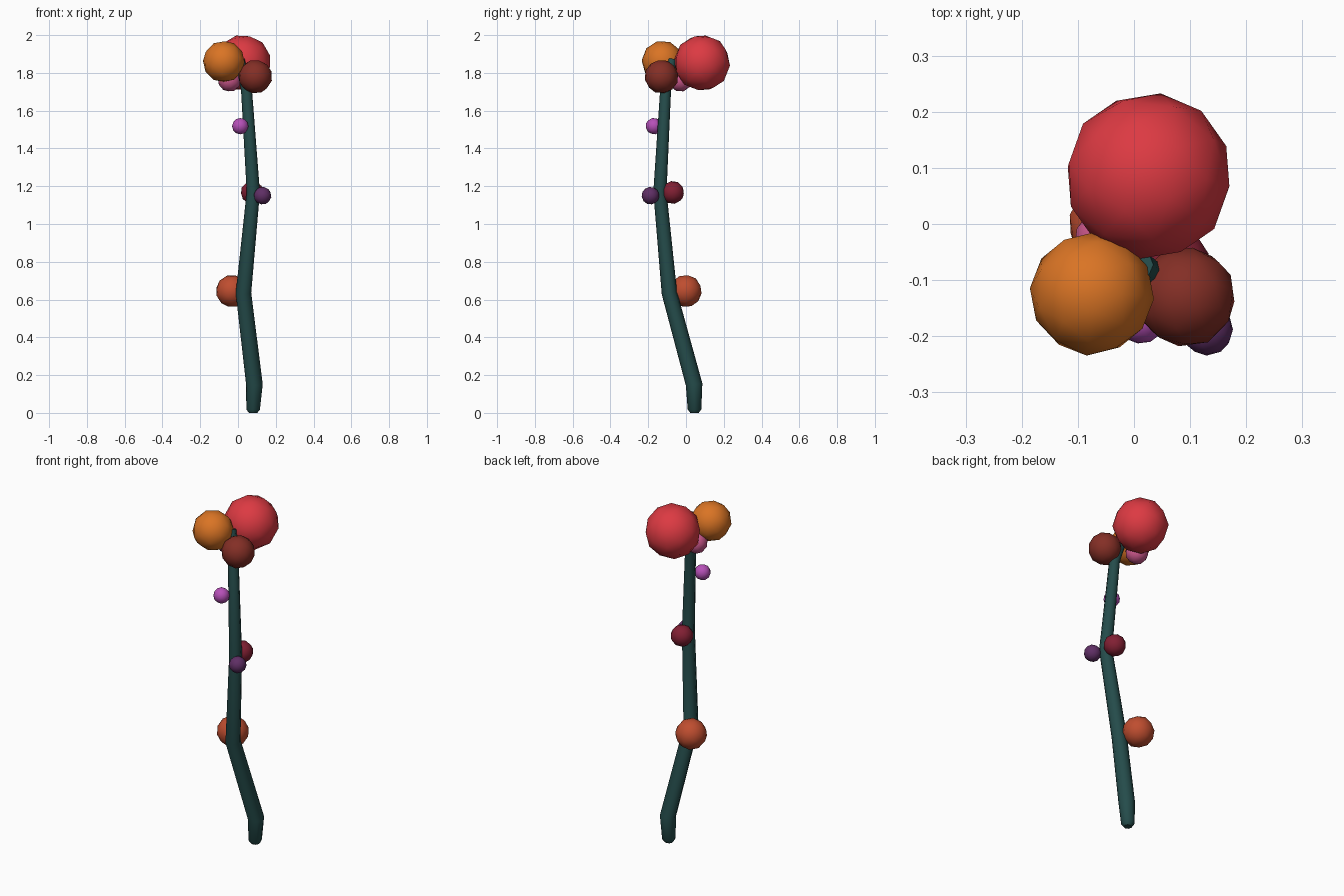
import bpy, random
from mathutils import Euler

if "Cube" in bpy.data.objects:
    bpy.data.objects.remove(bpy.data.objects["Cube"])

random.seed(4)


def material(name, rgb):
    m = bpy.data.materials.new(name)
    m.diffuse_color = (*rgb, 1)
    m.use_nodes = True
    m.node_tree.nodes["Principled BSDF"].inputs["Base Color"].default_value = m.diffuse_color
    return m


# Stem: a kinked, tapering eight-sided tube (x, y, z, radius)
path = [
    (0.08, 0.045, 0.0, 0.022),
    (0.08, 0.045, 0.018, 0.036),
    (0.087, 0.043, 0.15, 0.044),
    (0.029, -0.088, 0.635, 0.041),
    (0.081, -0.138, 1.17, 0.035),
    (0.045, -0.108, 1.71, 0.029),
    (0.010, -0.073, 1.87, 0.025),
]
curve = bpy.data.curves.new("stem", "CURVE")
curve.dimensions = "3D"
curve.bevel_depth = 1.0
curve.bevel_resolution = 2
curve.use_fill_caps = True
spline = curve.splines.new("POLY")
spline.points.add(len(path) - 1)
for p, (x, y, z, r) in zip(spline.points, path):
    p.co = (x, y, z, 1)
    p.radius = r
stem = bpy.data.objects.new("stem", curve)
bpy.context.collection.objects.link(stem)
bpy.context.view_layer.objects.active = stem
stem.select_set(True)
bpy.ops.object.convert(target="MESH")
stem = bpy.context.object
stem.data.materials.clear()
stem.data.materials.append(material("dark teal", (0.018, 0.072, 0.070)))
bpy.ops.object.shade_smooth_by_angle(angle=0.9)

# Blooms at the top and buds along the stem: name, centre, radius, colour
balls = [
    ("large_bloom", (0.026, 0.085, 1.853), 0.150, "red", (0.72, 0.042, 0.055)),
    ("front_left_bloom", (-0.075, -0.124, 1.86), 0.111, "orange", (0.70, 0.175, 0.018)),
    ("front_right_bloom", (0.092, -0.13, 1.78), 0.090, "brown red", (0.23, 0.028, 0.019)),
    ("small_bloom", (-0.045, -0.03, 1.762), 0.062, "pink", (0.62, 0.10, 0.27)),
    ("upper_bud", (0.012, -0.17, 1.518), 0.044, "magenta", (0.47, 0.08, 0.48)),
    ("middle_front_bud", (0.130, -0.188, 1.15), 0.047, "purple", (0.115, 0.028, 0.13)),
    ("middle_back_bud", (0.075, -0.070, 1.167), 0.061, "crimson", (0.22, 0.014, 0.033)),
    ("lower_bud", (-0.032, -0.002, 0.645), 0.086, "rust orange", (0.52, 0.075, 0.029)),
]
for name, centre, radius, colour, rgb in balls:
    turn = Euler([random.uniform(0, 3) for _ in range(3)])
    bpy.ops.mesh.primitive_ico_sphere_add(subdivisions=2, radius=radius, location=centre, rotation=turn)
    ball = bpy.context.object
    ball.name = name
    ball.data.materials.append(material(colour, rgb))
    bpy.ops.object.shade_smooth()
